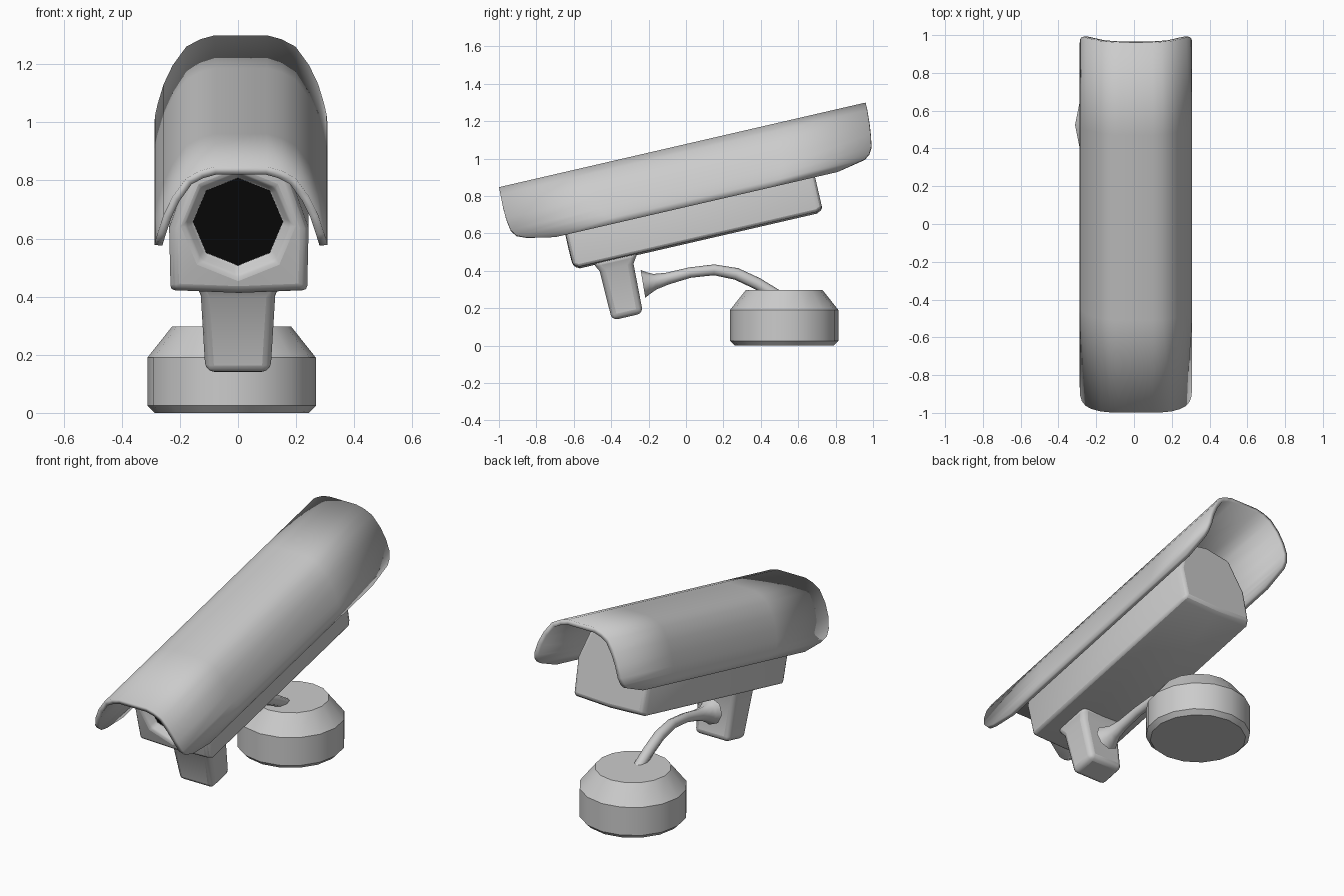
import bpy, bmesh, math

if "Cube" in bpy.data.objects:
    bpy.data.objects.remove(bpy.data.objects["Cube"])

TILT = math.radians(13)
OCT = [math.radians(-90 + 45 * i) for i in range(8)]


def make_object(name, bm, tilt=True, angle=40):
    me = bpy.data.meshes.new(name)
    bm.to_mesh(me)
    bm.free()
    ob = bpy.data.objects.new(name, me)
    bpy.context.collection.objects.link(ob)
    if tilt:
        ob.rotation_euler.x = TILT
    bpy.ops.object.select_all(action='DESELECT')
    bpy.context.view_layer.objects.active = ob
    ob.select_set(True)
    bpy.ops.object.shade_smooth_by_angle(angle=math.radians(angle))
    return ob


def loft(rings):
    """Bridge closed rings and cap both ends."""
    bm = bmesh.new()
    vs = [[bm.verts.new(p) for p in r] for r in rings]
    n = len(vs[0])
    for a, b in zip(vs, vs[1:]):
        for i in range(n):
            k = (i + 1) % n
            bm.faces.new((a[i], a[k], b[k], b[i]))
    bm.faces.new(vs[0])
    bm.faces.new(vs[-1])
    bmesh.ops.recalc_face_normals(bm, faces=bm.faces)
    return bm


def bevel(ob, width, segments=2, angle=30):
    m = ob.modifiers.new("bevel", 'BEVEL')
    m.width, m.segments = width, segments
    m.limit_method = 'ANGLE'
    m.angle_limit = math.radians(angle)


# hood: arched sheet; each row is x, height, front end, back end
half = [(.298, .722, -.55, 1.0), (.298, .755, -.70, 1.155), (.295, .78, -.752, 1.185),
        (.286, .815, -.775, 1.205), (.266, .88, -.785, 1.216), (.235, .945, -.787, 1.223),
        (.188, 1.01, -.785, 1.227), (.14, 1.036, -.784, 1.228), (.09, 1.05, -.783, 1.228)]
section = half + [(-x, t, a, b) for x, t, a, b in reversed(half)]
bm = bmesh.new()
cols = [[bm.verts.new((x + .01, a + (b - a) * k / 4, t)) for k in range(5)]
        for x, t, a, b in section]
for c, d in zip(cols, cols[1:]):
    for k in range(4):
        bm.faces.new((c[k], c[k + 1], d[k + 1], d[k]))
hood = make_object("hood", bm, angle=50)
sol = hood.modifiers.new("thickness", 'SOLIDIFY')
sol.thickness, sol.offset = .028, -1

# camera body: eight-point section lofted into an octagonal lens recess
body_pts = [(0, .53), (.235, .54), (.24, .76), (.165, .975),
            (0, 1.01), (-.165, .975), (-.24, .76), (-.235, .54)]


def body_ring(s, scale=1.0):
    return [(x * scale + .003, s, .77 + (t - .77) * scale) for x, t in body_pts]


def oct_ring(s, r):
    return [(r * math.cos(a), s, .78 + r * math.sin(a)) for a in OCT]


body = make_object("camera_body", loft([
    oct_ring(-.45, .157), oct_ring(-.497, .185), body_ring(-.49, .93),
    body_ring(-.46), body_ring(.84), body_ring(.875, .93)]), angle=50)
bevel(body, .022)

# lens: black octagon in the recess
lens = make_object("lens", loft([oct_ring(-.455, .155), oct_ring(-.44, .155)]))
black = bpy.data.materials.new("black_glass")
black.diffuse_color = (.003, .003, .003, 1)
black.use_nodes = True
black.node_tree.nodes["Principled BSDF"].inputs["Base Color"].default_value = black.diffuse_color
lens.data.materials.append(black)


# mounting block under the body
def block_ring(t, w, s0, s1):
    return [(-w, s0, t), (w, s0, t), (w, s1, t), (-w, s1, t)]


block = make_object("mount_block", loft([
    block_ring(.22, .112, -.355, -.185), block_ring(.49, .128, -.36, -.175),
    block_ring(.55, .15, -.39, -.135)]), angle=60)
bevel(block, .03, 3, 50)

# arm: curved tube, flared where it meets the block
path = [(0, -.23, .33, .075), (0, -.20, .335, .058), (0, -.165, .342, .042),
        (-.003, -.10, .358, .032), (-.008, .02, .39, .028), (-.012, .15, .405, .029),
        (-.016, .27, .383, .032), (-.02, .38, .332, .032), (-.022, .49, .265, .032)]
cu = bpy.data.curves.new("arm", 'CURVE')
cu.dimensions = '3D'
cu.bevel_depth = 1
cu.bevel_resolution = 2
cu.use_fill_caps = True
sp = cu.splines.new('POLY')
sp.points.add(len(path) - 1)
for p, (x, y, z, r) in zip(sp.points, path):
    p.co = (x, y, z, 1)
    p.radius = r
sp.use_smooth = True
arm = bpy.data.objects.new("arm", cu)
bpy.context.collection.objects.link(arm)

# base: sixteen-sided puck with chamfered rims
rings = [[(-.022 + r * math.cos(math.tau * i / 16), .525 + r * math.sin(math.tau * i / 16), z)
          for i in range(16)]
         for r, z in [(.265, 0), (.29, .025), (.29, .19), (.205, .297)]]
make_object("base", loft(rings), tilt=False, angle=30)
